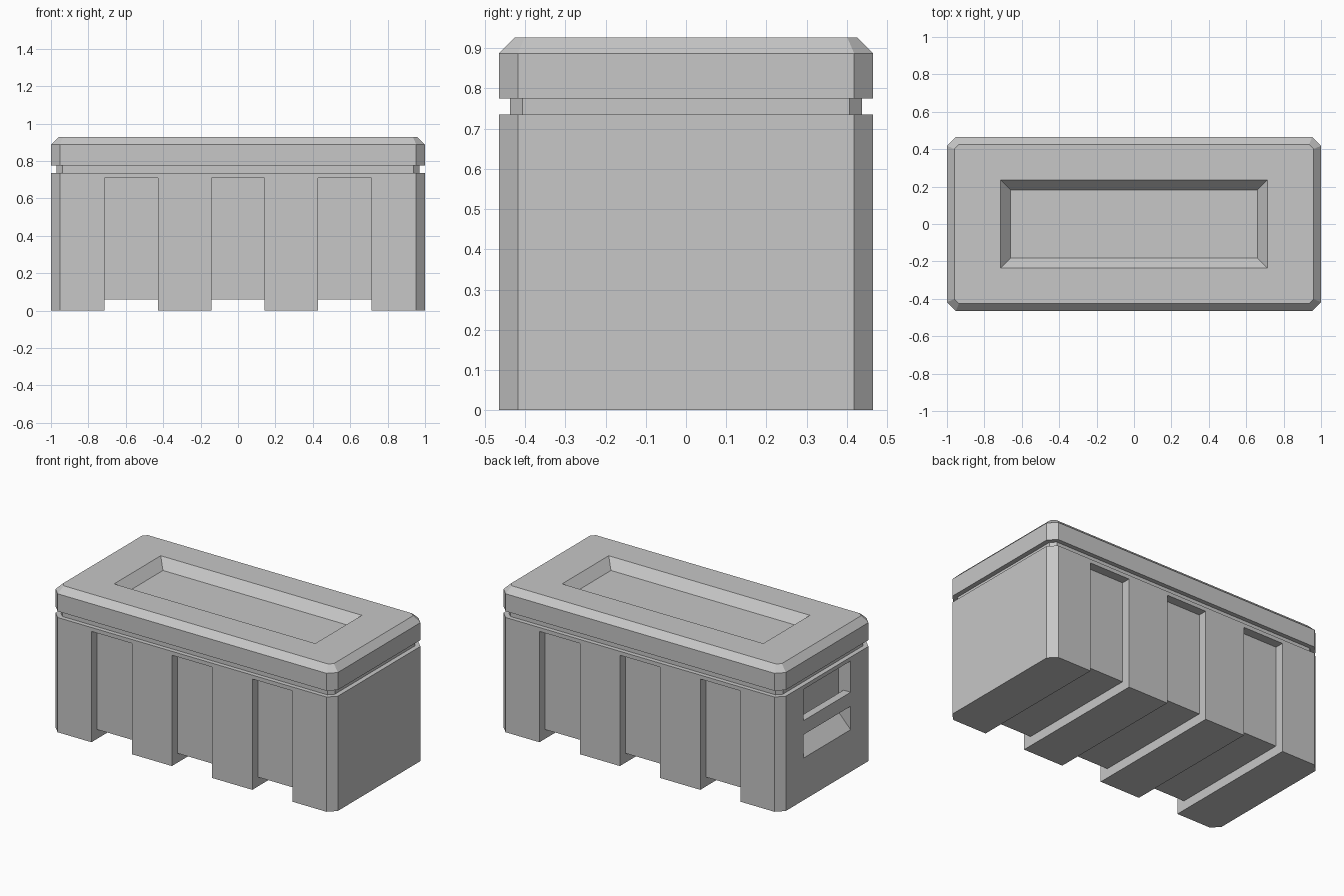
import bpy
import bmesh

if "Cube" in bpy.data.objects:
    bpy.data.objects.remove(bpy.data.objects["Cube"], do_unlink=True)

grey = bpy.data.materials.new("light grey")
grey.use_nodes = True
colour = (0.57, 0.57, 0.57, 1)
grey.diffuse_color = colour
grey.node_tree.nodes["Principled BSDF"].inputs["Base Color"].default_value = colour


def finish(name, bm):
    bmesh.ops.remove_doubles(bm, verts=bm.verts, dist=0.0001)
    bmesh.ops.recalc_face_normals(bm, faces=bm.faces)
    mesh = bpy.data.meshes.new(name)
    bm.to_mesh(mesh)
    bm.free()
    mesh.materials.append(grey)
    obj = bpy.data.objects.new(name, mesh)
    bpy.context.collection.objects.link(obj)
    return obj


def loft(name, rings):
    """Stack rectangles with cut corners: (half x, half y, corner cut, z)."""
    bm = bmesh.new()
    loops = []
    for hx, hy, c, z in rings:
        pts = [(hx - c, -hy), (hx, c - hy), (hx, hy - c), (hx - c, hy),
               (c - hx, hy), (-hx, hy - c), (-hx, c - hy), (c - hx, -hy)]
        loops.append([bm.verts.new((x, y, z)) for x, y in pts])
    for a, b in zip(loops, loops[1:]):
        for i in range(8):
            j = (i + 1) % 8
            bm.faces.new((a[i], a[j], b[j], b[i]))
    bm.faces.new(loops[0])
    bm.faces.new(loops[-1])
    return finish(name, bm)


def prism(name, profile, axis, centre, half):
    """Extrude a side profile along x or y."""
    bm = bmesh.new()
    ends = []
    for t in (centre - half, centre + half):
        ends.append([bm.verts.new((t, u, z) if axis == "x" else (u, t, z))
                     for u, z in profile])
    a, b = ends
    n = len(profile)
    for i in range(n):
        j = (i + 1) % n
        bm.faces.new((a[i], a[j], b[j], b[i]))
    bm.faces.new(a)
    bm.faces.new(b)
    return finish(name, bm)


def cut(obj, cutter):
    mod = obj.modifiers.new("cut", "BOOLEAN")
    mod.operation = "DIFFERENCE"
    mod.solver = "EXACT"
    mod.object = cutter
    cutter.hide_render = True
    bpy.context.view_layer.objects.active = obj
    bpy.ops.object.modifier_apply(modifier=mod.name)
    bpy.data.objects.remove(cutter, do_unlink=True)


# Container with cut corners
container = loft("container", [(1, 0.465, 0.047, 0), (1, 0.465, 0.047, 0.735)])

# Grooves wrapping up the front, under the floor and up the back
groove = [(-0.6, -0.1), (0.6, -0.1), (0.6, 0.71), (0.408, 0.71),
          (0.408, 0.06), (-0.408, 0.06), (-0.408, 0.71), (-0.6, 0.71)]
for x in (-0.57, 0, 0.57):
    cut(container, prism("groove_cutter", groove, "x", x, 0.143))

# Grip recess with a sloped floor in one end
recess = [(-1.1, 0.27), (-1, 0.27), (-0.915, 0.36), (-0.915, 0.71), (-1.1, 0.71)]
cut(container, prism("recess_cutter", recess, "y", 0, 0.238))

# Grip bar across the recess
bar = [(-1, 0.42), (-0.95, 0.42), (-0.95, 0.51), (-1, 0.51)]
prism("grip_bar", bar, "y", 0, 0.238)

# Narrow neck between container and lid
loft("neck", [(0.97, 0.437, 0.031, 0.735), (0.97, 0.437, 0.031, 0.775)])

# Lid with bevelled rim and sunken top panel
loft("lid", [(1, 0.465, 0.047, 0.775), (1, 0.465, 0.047, 0.887),
             (0.96, 0.425, 0.024, 0.927), (0.713, 0.236, 0, 0.927),
             (0.66, 0.183, 0, 0.867)])
